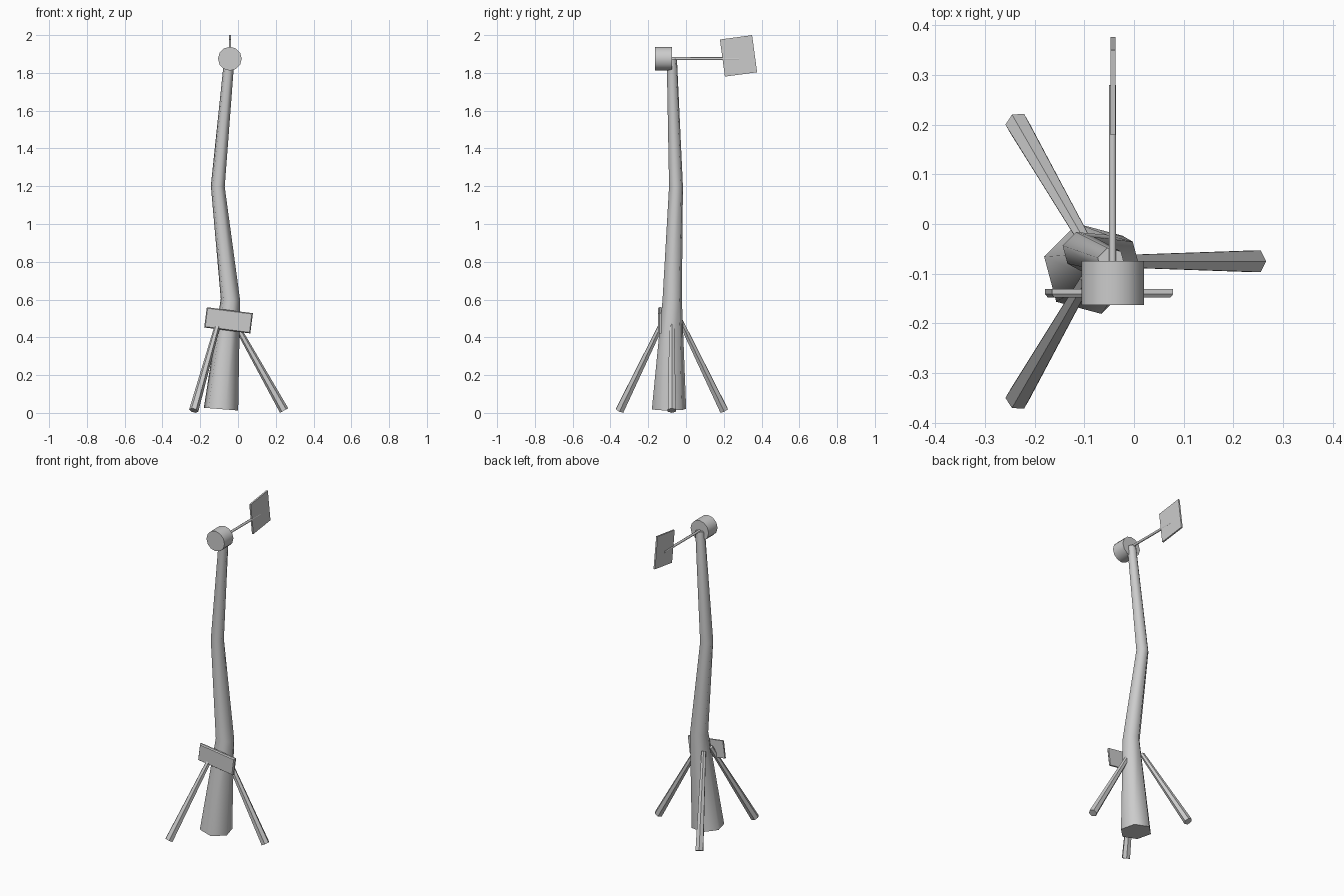
import bpy, bmesh
from math import radians, cos, sin, pi
from mathutils import Vector, Matrix

if "Cube" in bpy.data.objects:
    bpy.data.objects.remove(bpy.data.objects["Cube"])

grey = bpy.data.materials.new("plain grey")
grey.use_nodes = True
colour = (0.6, 0.6, 0.6, 1)
grey.diffuse_color = colour
grey.node_tree.nodes["Principled BSDF"].inputs["Base Color"].default_value = colour


def finish(name, bm, smooth=0):
    bmesh.ops.recalc_face_normals(bm, faces=bm.faces)
    mesh = bpy.data.meshes.new(name)
    bm.to_mesh(mesh)
    bm.free()
    mesh.materials.append(grey)
    ob = bpy.data.objects.new(name, mesh)
    bpy.context.collection.objects.link(ob)
    if smooth:
        bpy.ops.object.select_all(action="DESELECT")
        ob.select_set(True)
        bpy.context.view_layer.objects.active = ob
        bpy.ops.object.shade_smooth_by_angle(angle=radians(smooth))
    return ob


def rod(name, start, end, r1, r2, sides, smooth=0):
    """Tapered cylinder between two points."""
    start, end = Vector(start), Vector(end)
    axis = end - start
    bm = bmesh.new()
    place = Matrix.Translation((start + end) / 2) @ axis.to_track_quat("Z", "Y").to_matrix().to_4x4()
    bmesh.ops.create_cone(bm, cap_ends=True, segments=sides, radius1=r1, radius2=r2,
                          depth=axis.length, matrix=place)
    return finish(name, bm, smooth)


def plate(name, centre, size, axis, angle, chamfer=0):
    """Thin tilted box, optionally narrowed on its front face."""
    bm = bmesh.new()
    bmesh.ops.create_cube(bm, size=1)
    bmesh.ops.scale(bm, vec=size, verts=bm.verts)
    if chamfer:
        front = [f for f in bm.faces if f.normal.y < -0.9]
        bmesh.ops.inset_region(bm, faces=front, thickness=chamfer, depth=0)
        bmesh.ops.translate(bm, vec=(0, -chamfer, 0), verts=front[0].verts)
    bm.transform(Matrix.Translation(centre) @ Matrix.Rotation(radians(angle), 4, axis))
    return finish(name, bm)


# Crooked tapering post: centre and radius of each ring
rings = [(-0.09, -0.09, 0.02, 0.094), (-0.04, -0.073, 0.6, 0.053),
         (-0.107, -0.053, 1.2, 0.038), (-0.046, -0.075, 1.875, 0.028)]
sides = 6
bm = bmesh.new()
loops = []
for x, y, z, r in rings:
    angles = [2 * pi * i / sides - radians(15) for i in range(sides)]
    loops.append([bm.verts.new((x + r * cos(a), y + r * sin(a), z - 0.08 * r * cos(a)))
                  for a in angles])
for low, high in zip(loops, loops[1:]):
    for i in range(sides):
        j = (i + 1) % sides
        bm.faces.new((low[i], low[j], high[j], high[i]))
bm.faces.new(loops[0])
bm.faces.new(loops[-1])
finish("post", bm, 65)

# Three splayed support legs
for name, turn in (("left_leg", 0), ("back_leg", 120), ("front_leg", 240)):
    out = Vector((cos(radians(turn)), sin(radians(turn)), 0))
    hub = Vector((-0.075, -0.075, 0))
    rod(name, hub + out * 0.04 + Vector((0, 0, 0.51)),
        hub + out * 0.319 + Vector((0, 0, 0.0125)), 0.014, 0.025, 6)

# Crooked sign board on the front of the post
plate("sign_board", (-0.05, -0.136, 0.49), (0.246, 0.010, 0.108), "Y", 7.4, 0.007)

# Head drum, tail boom and tail vane
rod("head_drum", (-0.043, -0.163, 1.875), (-0.043, -0.074, 1.875), 0.063, 0.063, 12, 40)
rod("tail_boom", (-0.043, -0.08, 1.875), (-0.043, 0.28, 1.875), 0.008, 0.008, 6, 65)
plate("tail_vane", (-0.042, 0.278, 1.89), (0.01, 0.172, 0.198), "X", 7.7)
